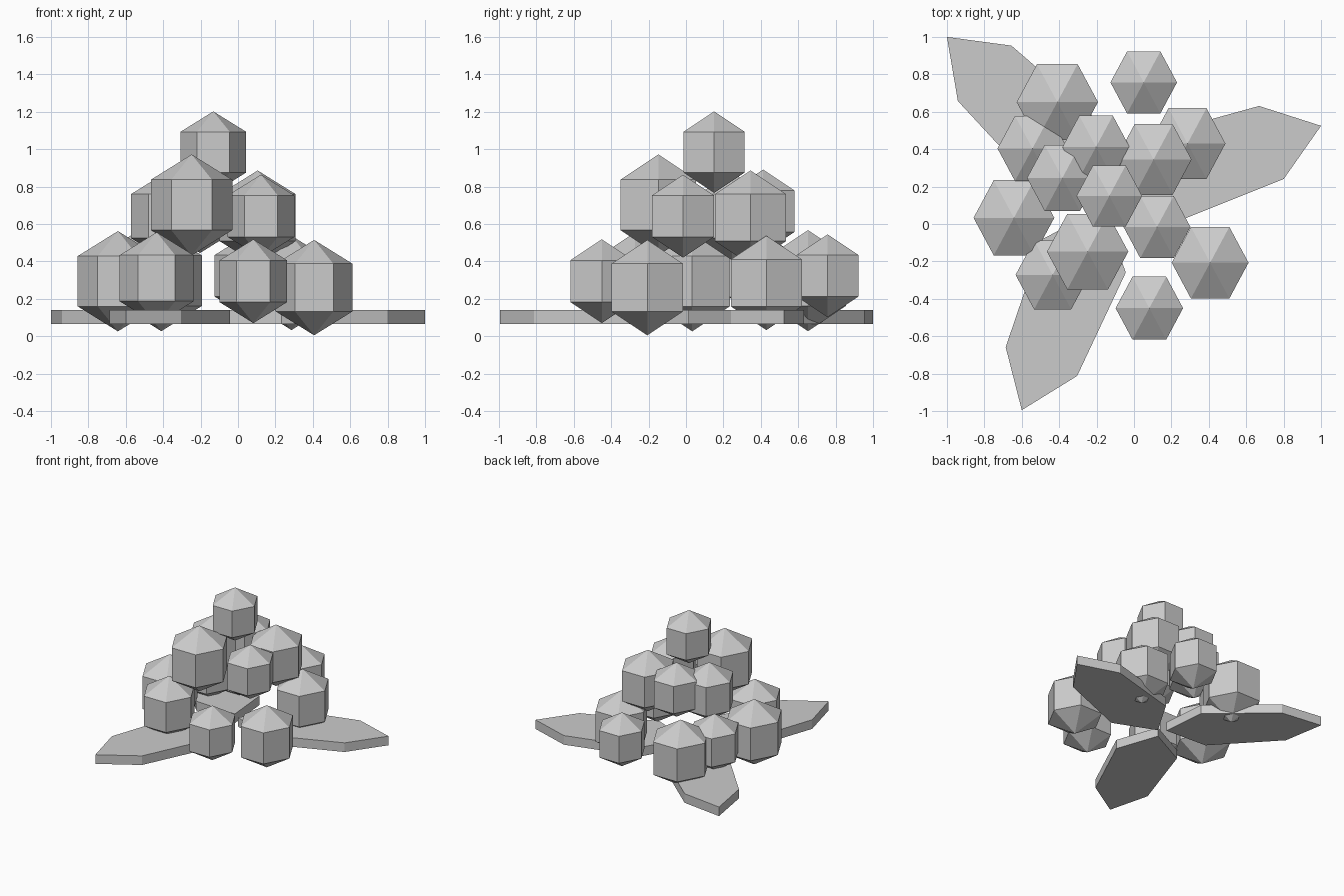
import bpy
import bmesh
import math
from mathutils import Matrix, Vector

if "Cube" in bpy.data.objects:
    bpy.data.objects.remove(bpy.data.objects["Cube"])

grey = bpy.data.materials.new("light_grey")
grey.diffuse_color = (0.6, 0.6, 0.6, 1)
grey.use_nodes = True
grey.node_tree.nodes["Principled BSDF"].inputs["Base Color"].default_value = grey.diffuse_color


def add_object(name, bm):
    bmesh.ops.recalc_face_normals(bm, faces=bm.faces)
    mesh = bpy.data.meshes.new(name)
    bm.to_mesh(mesh)
    bm.free()
    mesh.materials.append(grey)
    obj = bpy.data.objects.new(name, mesh)
    bpy.context.collection.objects.link(obj)
    return obj


def berry(name, x, y, z, r):
    """Six-sided, three-ring sphere, slightly narrowed in x."""
    bm = bmesh.new()
    bmesh.ops.create_uvsphere(bm, u_segments=6, v_segments=3, radius=r)
    # Rebuild orientation explicitly: a corner points along +x
    ring = [v for v in bm.verts if abs(v.co.z) < 0.9 * r]
    ring.sort(key=lambda v: (v.co.z > 0, math.atan2(v.co.y, v.co.x)))
    offset = math.atan2(ring[0].co.y, ring[0].co.x)
    bm.transform(Matrix.Rotation(-offset, 4, 'Z'))
    bm.transform(Matrix.Translation((x, y, z)) @ Matrix.Diagonal((0.93, 1, 1, 1)))
    return add_object(name, bm)


def leaf(name, tip, degrees):
    """Flat pointed slab running from its tip toward the middle."""
    half = [(0.28, 0.206), (0.89, 0.24)]
    outline = [(0, 0)] + half + [(1.166, 0)] + [(d, -w) for d, w in reversed(half)]
    bm = bmesh.new()
    turn = Matrix.Rotation(math.radians(degrees), 4, 'Z')
    base = Vector((tip[0], tip[1], 0.065))
    face = bm.faces.new([bm.verts.new(base + turn @ Vector((d, w, 0)))
                         for d, w in outline])
    ext = bmesh.ops.extrude_face_region(bm, geom=[face])
    top = [g for g in ext["geom"] if isinstance(g, bmesh.types.BMVert)]
    bmesh.ops.translate(bm, verts=top, vec=(0, 0, 0.075))
    return add_object(name, bm)


# Berries: x, y, z centre and radius
lower = [(-0.41, 0.652, 0.297, 0.27), (0.052, 0.757, 0.323, 0.221),
         (0.286, 0.43, 0.285, 0.252), (-0.543, 0.404, 0.325, 0.232),
         (-0.642, 0.033, 0.294, 0.268), (-0.435, -0.272, 0.31, 0.246),
         (0.082, -0.45, 0.294, 0.224), (0.407, -0.207, 0.26, 0.255)]
middle = [(-0.383, 0.246, 0.642, 0.235), (-0.203, 0.412, 0.668, 0.223),
          (0.105, 0.345, 0.634, 0.252), (0.123, -0.016, 0.642, 0.222),
          (-0.248, -0.148, 0.702, 0.27)]
for layer, group in (("lower", lower), ("middle", middle)):
    for i, values in enumerate(group, 1):
        berry(f"{layer}_berry_{i}", *values)
berry("top_berry", -0.132, 0.15, 0.984, 0.218)

# Leaves: tip position and direction toward the middle
leaf("back_left_leaf", (-1.0, 1.0), -44)
leaf("right_leaf", (1.0, 0.525), 198.6)
leaf("front_leaf", (-0.6, -0.995), 68)
